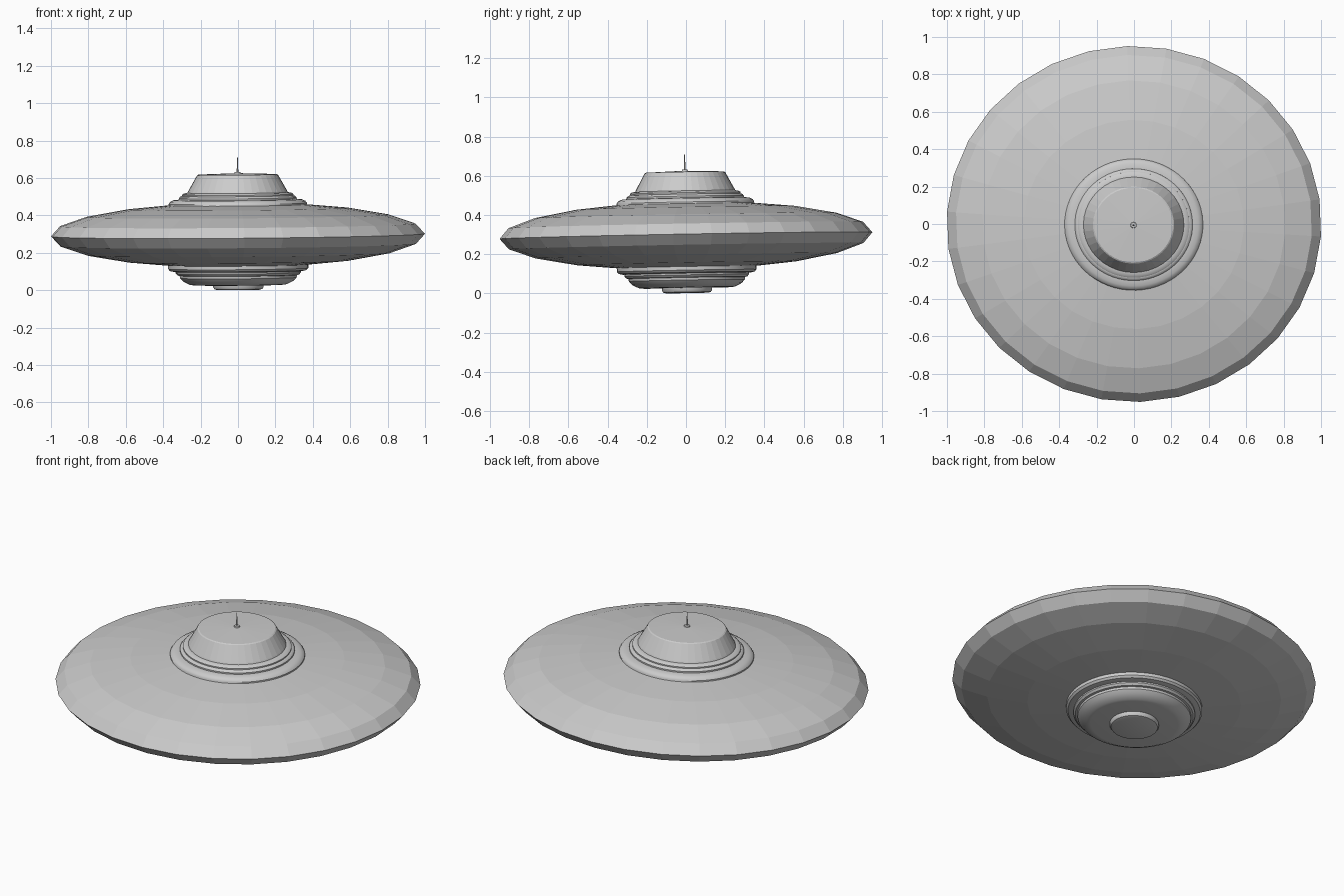
import bpy
import bmesh
from math import sin, cos, pi, radians
from mathutils import Matrix

default = bpy.data.objects.get("Cube")
if default:
    bpy.data.objects.remove(default, do_unlink=True)

# One plain grey for the whole craft
GREY = (0.6, 0.6, 0.6, 1.0)
grey = bpy.data.materials.new("hull grey")
grey.use_nodes = True
grey.diffuse_color = GREY
grey.node_tree.nodes["Principled BSDF"].inputs["Base Color"].default_value = GREY

# The whole craft is slightly oval and hovers with a slight tilt about its rim height
MID = 0.295
POSE = (Matrix.Translation((0, 0, MID))
        @ Matrix.Rotation(radians(1.05), 4, 'X')
        @ Matrix.Rotation(radians(-0.45), 4, 'Y')
        @ Matrix.Diagonal((1, 0.95, 1, 1))
        @ Matrix.Rotation(radians(8), 4, 'Z')
        @ Matrix.Translation((0, 0, -MID)))


def lathe(name, profile, sides, smooth=False):
    """Turn a (radius, height) profile round the z axis; radius 0 makes a pole."""
    bm = bmesh.new()
    rings = []
    for r, z in profile:
        count = 1 if r == 0 else sides
        rings.append([bm.verts.new((r * cos(2 * pi * i / sides),
                                    r * sin(2 * pi * i / sides), z))
                      for i in range(count)])
    for a, b in zip(rings, rings[1:]):
        for i in range(sides):
            j = (i + 1) % sides
            corners = [a[i % len(a)], a[j % len(a)], b[j % len(b)], b[i % len(b)]]
            bm.faces.new(list(dict.fromkeys(corners)))
    bmesh.ops.recalc_face_normals(bm, faces=bm.faces)
    bm.transform(POSE)
    mesh = bpy.data.meshes.new(name)
    bm.to_mesh(mesh)
    bm.free()
    mesh.materials.append(grey)
    obj = bpy.data.objects.new(name, mesh)
    bpy.context.collection.objects.link(obj)
    if smooth:
        bpy.ops.object.select_all(action='DESELECT')
        obj.select_set(True)
        bpy.context.view_layer.objects.active = obj
        bpy.ops.object.shade_smooth_by_angle(angle=radians(35))
    return obj


# Saucer hull: a flattened low-poly ellipsoid
STACKS = 10
hull = [(0 if k in (0, STACKS) else 1.002 * sin(pi * k / STACKS),
         MID - 0.175 * cos(pi * k / STACKS)) for k in range(STACKS + 1)]
lathe("saucer_hull", hull, 30)

# Stepped collar rings under the cabin
lathe("upper_collar", [(0, 0.43), (0.37, 0.43), (0.37, 0.464), (0.362, 0.475),
                       (0.345, 0.483), (0.318, 0.486), (0, 0.486)], 60, True)
lathe("middle_collar", [(0, 0.48), (0.315, 0.48), (0.315, 0.494), (0.308, 0.502),
                        (0.298, 0.505), (0, 0.505)], 60, True)
lathe("inner_collar", [(0, 0.5), (0.298, 0.5), (0.298, 0.512), (0.29, 0.518),
                       (0.272, 0.522), (0, 0.522)], 60, True)

# Tapered cabin with a faintly domed roof
lathe("cabin", [(0, 0.515), (0.272, 0.515), (0.265, 0.53), (0.217, 0.615),
                (0.21, 0.619), (0, 0.626)], 40)

# Antenna on the roof
lathe("antenna_base", [(0, 0.62), (0.018, 0.62), (0.015, 0.632), (0, 0.634)], 16, True)
lathe("antenna", [(0, 0.62), (0.005, 0.62), (0.002, 0.709), (0, 0.71)], 8)

# Stepped belly rings and the bottom hatch
lathe("belly_collar", [(0, 0.15), (0.375, 0.15), (0.375, 0.116), (0.365, 0.105),
                       (0.34, 0.1), (0, 0.1)], 60, True)
lathe("belly_ring", [(0, 0.11), (0.335, 0.11), (0.335, 0.092), (0.325, 0.081),
                     (0.31, 0.078), (0, 0.078)], 60, True)
lathe("belly_drum", [(0, 0.09), (0.315, 0.09), (0.312, 0.066), (0.295, 0.048),
                     (0.26, 0.031), (0.24, 0.028), (0, 0.028)], 60, True)
lathe("bottom_hatch", [(0, 0.04), (0.135, 0.04), (0.135, 0.016), (0.128, 0.006),
                       (0.115, 0.002), (0, 0.002)], 48, True)
